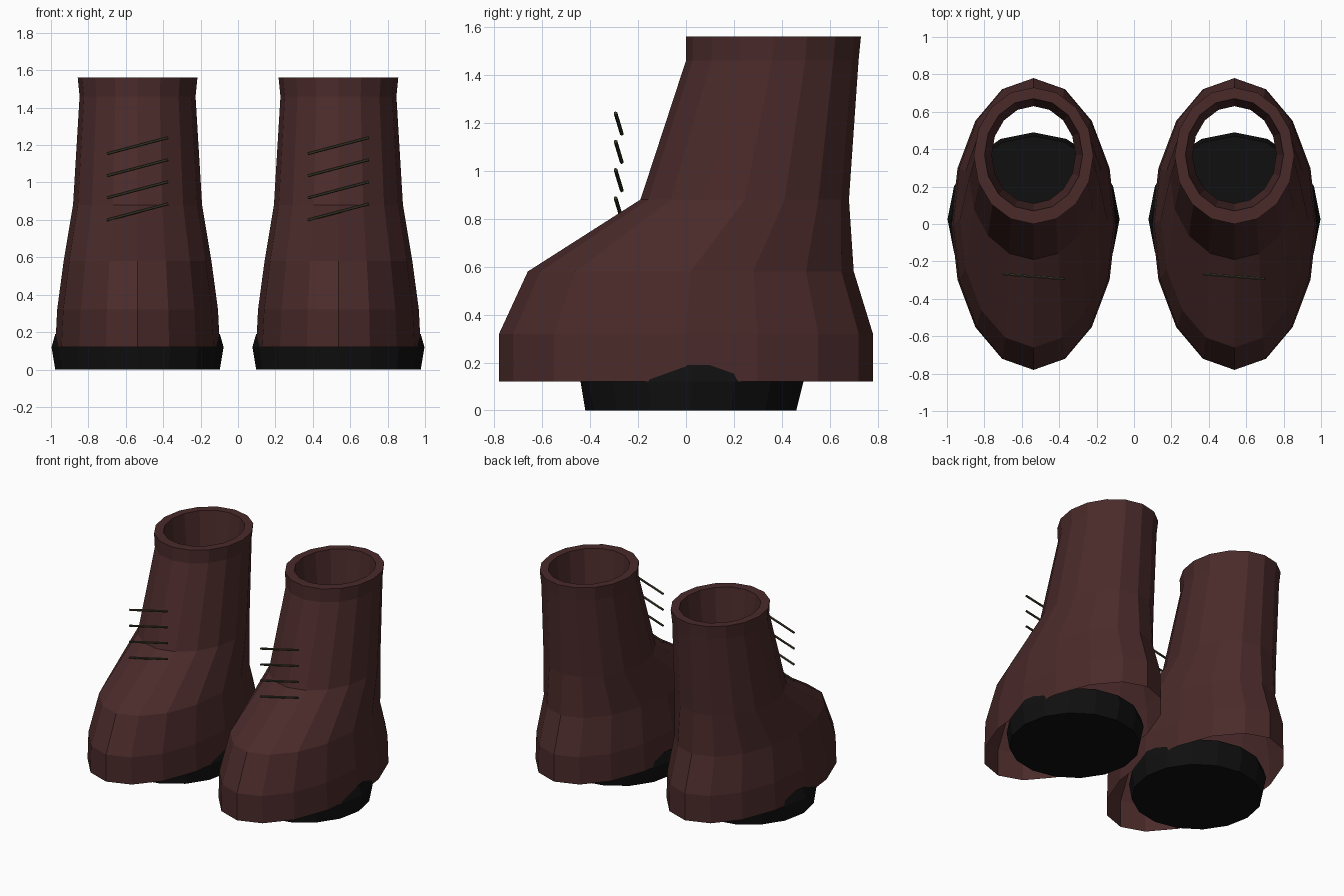
import bpy, bmesh, math
from mathutils import Vector

if "Cube" in bpy.data.objects:
    bpy.data.objects.remove(bpy.data.objects["Cube"])

SIDES = 16


def material(name, colour):
    m = bpy.data.materials.new(name)
    m.diffuse_color = (*colour, 1)
    m.use_nodes = True
    m.node_tree.nodes["Principled BSDF"].inputs["Base Color"].default_value = m.diffuse_color
    return m


leather = material("dark brown leather", (0.069, 0.023, 0.023))
rubber = material("black rubber", (0.005, 0.005, 0.005))
cord = material("dark olive cord", (0.045, 0.04, 0.022))


def add_object(name, bm, mat):
    me = bpy.data.meshes.new(name)
    bm.to_mesh(me)
    bm.free()
    me.materials.append(mat)
    ob = bpy.data.objects.new(name, me)
    bpy.context.collection.objects.link(ob)
    return ob


def loft(name, rings, cx, mat, caps=False):
    """Join elliptical rings given as (z, half width, front y, back y)."""
    bm = bmesh.new()
    loops = []
    for z, rx, y0, y1 in rings:
        loop = []
        for i in range(SIDES):
            a = 2 * math.pi * i / SIDES
            loop.append(bm.verts.new((cx + rx * math.sin(a),
                                      (y0 + y1) / 2 - (y1 - y0) / 2 * math.cos(a), z)))
        loops.append(loop)
    for lo, hi in zip(loops, loops[1:]):
        for i in range(SIDES):
            j = (i + 1) % SIDES
            bm.faces.new((lo[i], lo[j], hi[j], hi[i]))
    if caps:
        bm.faces.new(loops[0][::-1])
        bm.faces.new(loops[-1])
    return add_object(name, bm, mat)


def bar(name, a, b, radius, mat):
    a, b = Vector(a), Vector(b)
    bm = bmesh.new()
    bmesh.ops.create_cone(bm, cap_ends=True, segments=6, radius1=radius,
                          radius2=radius, depth=(b - a).length)
    rot = (b - a).to_track_quat('Z', 'Y').to_matrix().to_4x4()
    bm.transform(rot)
    bmesh.ops.translate(bm, verts=bm.verts, vec=(a + b) / 2)
    return add_object(name, bm, mat)


# open-bottomed upper, over the rim and down into the lining
UPPER = [(0.12, 0.44, -0.78, 0.78), (0.32, 0.43, -0.78, 0.78),
         (0.58, 0.395, -0.66, 0.70), (0.88, 0.345, -0.19, 0.68),
         (1.46, 0.31, 0.0, 0.72), (1.56, 0.32, 0.0, 0.73),
         (1.56, 0.262, 0.07, 0.67), (1.20, 0.224, 0.11, 0.63)]
SOLE = [(0.0, 0.44, -0.42, 0.46), (0.12, 0.46, -0.44, 0.49),
        (0.19, 0.44, -0.42, 0.47)]

for side, cx in (("left", 0.537), ("right", -0.537)):
    loft(side + "_boot_upper", UPPER, cx, leather)
    loft(side + "_boot_sole", SOLE, cx, rubber, caps=True)
    # four slanted laces, leaning the same way on both boots
    for k in range(4):
        z = 0.843 + 0.118 * k
        bar(f"{side}_lace_{k + 1}", (cx - 0.163, -0.268, z - 0.043),
            (cx + 0.163, -0.294, z + 0.043), 0.008, cord)
